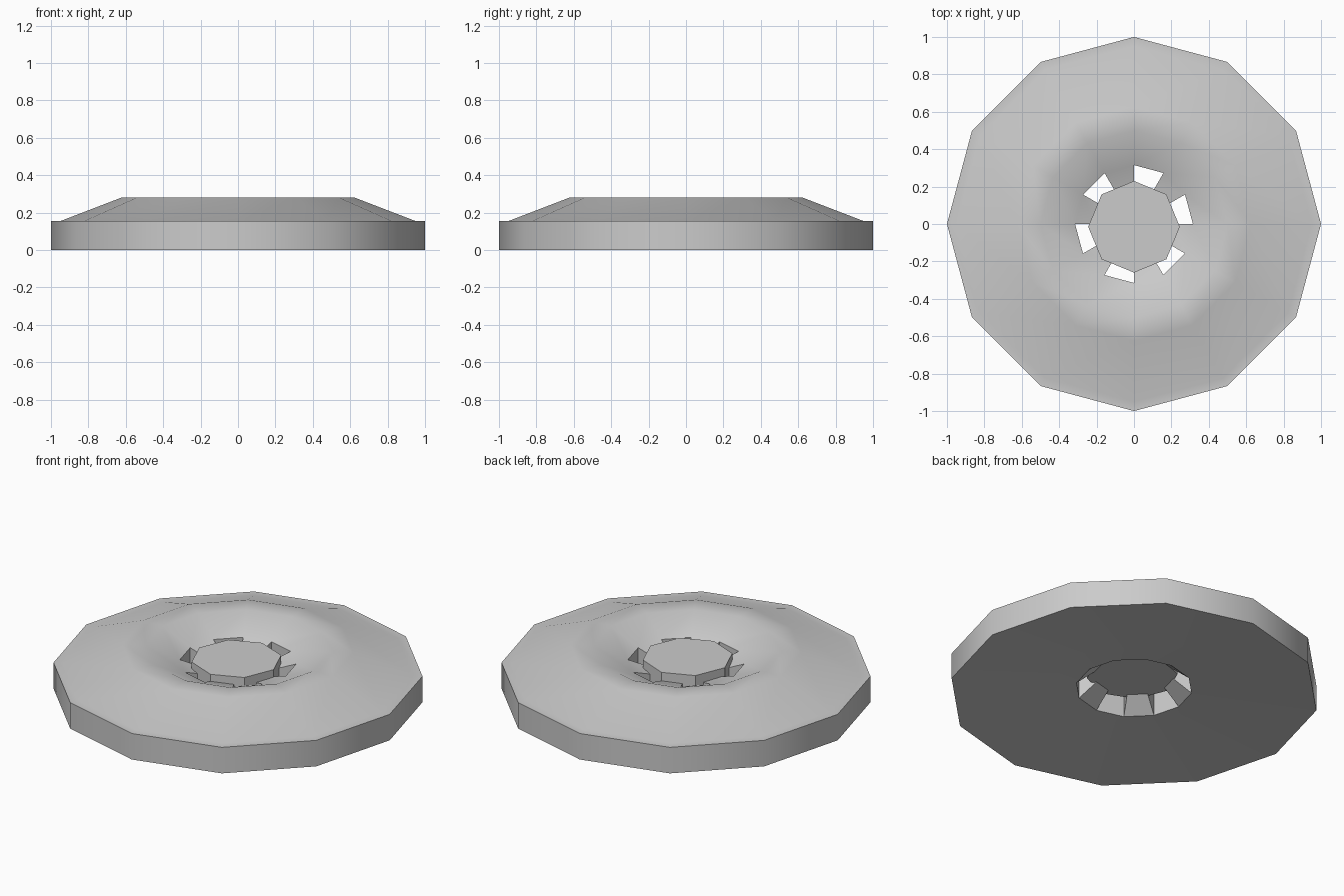
import bpy, bmesh
from math import sin, cos, pi, radians

if "Cube" in bpy.data.objects:
    bpy.data.objects.remove(bpy.data.objects["Cube"])

N = 12


def ring(bm, r, z, n=N, cy=0.0):
    return [bm.verts.new((r * cos(2 * pi * i / n), r * sin(2 * pi * i / n) + cy, z))
            for i in range(n)]


def finish(bm, name):
    bmesh.ops.recalc_face_normals(bm, faces=bm.faces[:])
    me = bpy.data.meshes.new(name)
    bm.to_mesh(me)
    bm.free()
    me.set_sharp_from_angle(angle=radians(35))
    ob = bpy.data.objects.new(name, me)
    bpy.context.collection.objects.link(ob)
    return ob


# Twelve-sided dish with a raised collar, sloped bowl and six spokes
bm = bmesh.new()
profile = [(0.315, 0.04), (1.0, 0.0), (1.0, 0.155), (0.95, 0.155),
           (0.625, 0.28), (0.5, 0.28), (0.315, 0.2)]
rings = [ring(bm, r, z) for r, z in profile]
for k, (a, b) in enumerate(zip(rings, rings[1:])):
    for i in range(N):
        j = (i + 1) % N
        f = bm.faces.new((a[i], a[j], b[j], b[i]))
        f.smooth = k in (1, 5)      # outer wall and bowl are smooth

# Alternate sectors: slot wall or spoke reaching the hub
low, high = rings[0], rings[-1]
in_low, in_high = ring(bm, 0.215, 0.12), ring(bm, 0.215, 0.17)
for i in range(N):
    j = (i + 1) % N
    if i % 2 == 0:
        bm.faces.new((low[i], high[i], high[j], low[j]))
    else:
        bm.faces.new((high[i], high[j], in_high[j], in_high[i]))
        bm.faces.new((low[i], low[j], in_low[j], in_low[i]))
        bm.faces.new((in_low[i], in_low[j], in_high[j], in_high[i]))
        for k in (i, j):
            bm.faces.new((low[k], high[k], in_high[k], in_low[k]))
finish(bm, "dish")

# Octagonal hub in the middle
bm = bmesh.new()
a = ring(bm, 0.245, 0.12, 8, -0.015)
b = ring(bm, 0.245, 0.225, 8, -0.015)
bm.faces.new(a)
bm.faces.new(b)
for i in range(8):
    j = (i + 1) % 8
    bm.faces.new((a[i], a[j], b[j], b[i]))
finish(bm, "hub")
